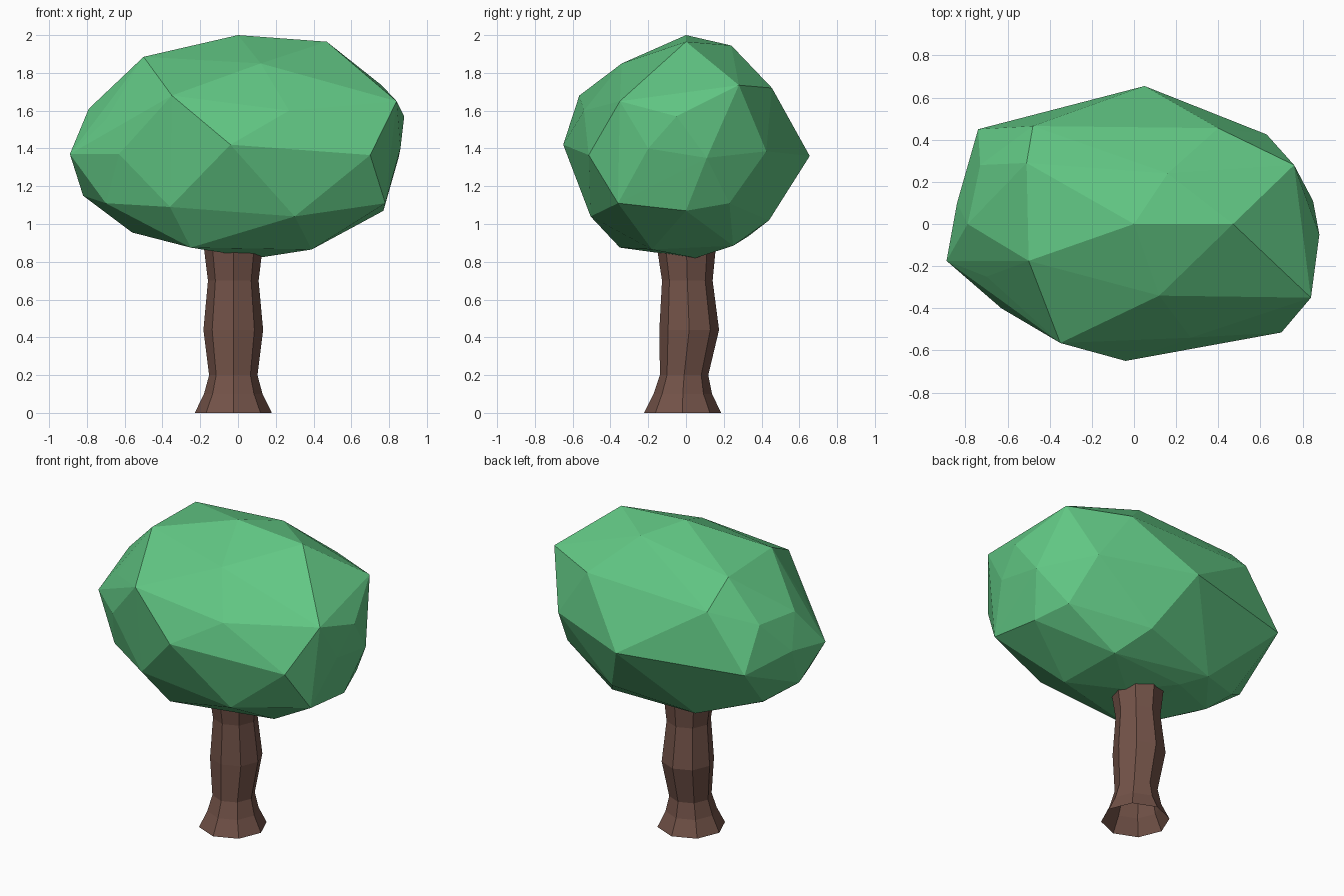
import bpy, bmesh, math


def finish(bm, name, color):
    bmesh.ops.recalc_face_normals(bm, faces=bm.faces[:])
    mesh = bpy.data.meshes.new(name)
    bm.to_mesh(mesh)
    bm.free()
    obj = bpy.data.objects.new(name, mesh)
    bpy.context.collection.objects.link(obj)
    mat = bpy.data.materials.new(name + "_color")
    mat.diffuse_color = (*color, 1)
    mesh.materials.append(mat)
    return obj


# Trunk: wobbly open eight-sided tube, rings as (z, centre x, centre y, radius)
SIDES = 8
rings = [(0, -.025, -.018, .204), (.1, -.025, -.017, .155), (.2, -.025, -.01, .128),
         (.44, -.025, .017, .158), (.7, -.025, .007, .134), (.95, -.025, 0, .165)]
bm = bmesh.new()
loops = []
for z, cx, cy, r in rings:
    loops.append([bm.verts.new((cx + r * math.cos(math.tau * i / SIDES),
                                cy + r * math.sin(math.tau * i / SIDES), z))
                  for i in range(SIDES)])
for a, b in zip(loops, loops[1:]):
    for i in range(SIDES):
        j = (i + 1) % SIDES
        bm.faces.new((a[i], a[j], b[j], b[i]))
finish(bm, "trunk", (.17, .085, .065))

# Crown: faceted lump, hull around uneven rings of corner points
crown = [
    # top and upper ring
    (0, 0, 2), (.47, 0, 1.965), (.12, -.34, 1.85), (-.5, -.175, 1.885),
    (-.51, .29, 1.87), (.16, .24, 1.945),
    # shoulder
    (.84, -.35, 1.65), (-.35, -.565, 1.68), (-.79, 0, 1.61), (-.48, .465, 1.7),
    (.76, .28, 1.735), (.88, -.05, 1.57), (.27, -.54, 1.6), (-.7, -.25, 1.55),
    (-.73, .28, 1.61), (.4, .455, 1.72),
    # waist
    (.86, -.2, 1.4), (.7, -.515, 1.365), (-.04, -.65, 1.42), (-.63, -.4, 1.37),
    (-.89, -.175, 1.37), (-.84, .1, 1.4), (-.74, .45, 1.345), (.05, .655, 1.36),
    (.63, .425, 1.385), (.85, .11, 1.35),
    # lower ring
    (.78, -.36, 1.11), (.3, -.505, 1.04), (-.36, -.485, 1.09), (-.7, -.28, 1.11),
    (-.82, 0, 1.15), (-.65, .13, 1.03), (-.3, .33, .935), (.23, .44, 1.02),
    (.7, .23, 1.11), (.77, 0, 1.07),
    # underside
    (.39, -.18, .865), (-.25, -.35, .875), (-.56, 0, .955), (-.17, .22, .88),
    (.36, .25, .885), (.1, .05, .82),
]
bm = bmesh.new()
for p in crown:
    bm.verts.new(p)
bmesh.ops.convex_hull(bm, input=bm.verts[:])
bmesh.ops.delete(bm, geom=[v for v in bm.verts if not v.link_faces], context='VERTS')
finish(bm, "crown", (.12, .57, .23))
